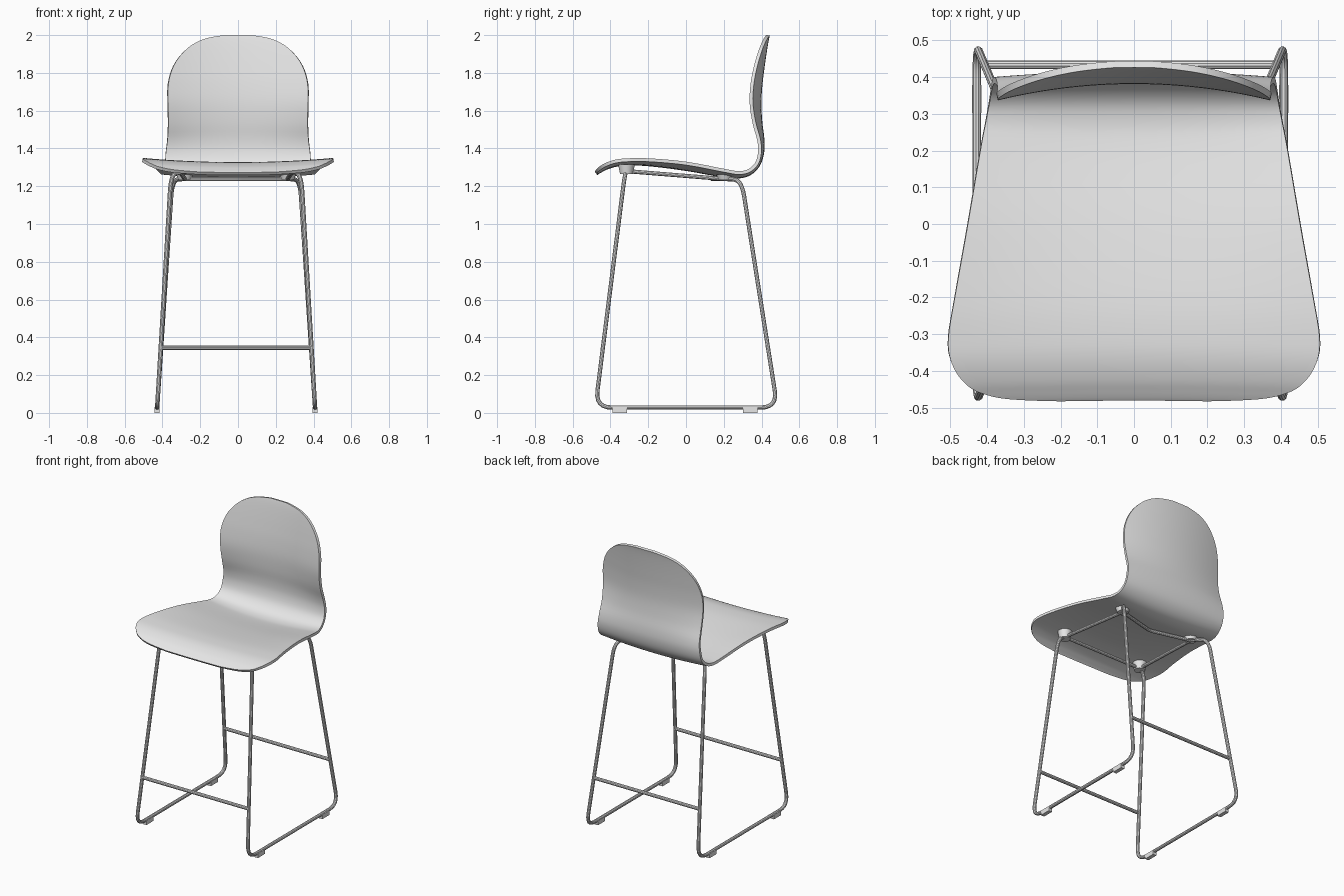
import bpy
import bmesh
from mathutils import Vector

cube = bpy.data.objects.get("Cube")
if cube:
    bpy.data.objects.remove(cube, do_unlink=True)

GREY = (0.8, 0.8, 0.8, 1.0)
grey = bpy.data.materials.new("light grey")
grey.use_nodes = True
grey.diffuse_color = GREY
grey.node_tree.nodes["Principled BSDF"].inputs["Base Color"].default_value = GREY

FRAME_X = -0.01      # the frame sits slightly off the shell centre
TUBE = 0.0115


def finish(obj, angle=0.6):
    """Bake modifiers and curves to a mesh, then shade it."""
    bpy.ops.object.select_all(action="DESELECT")
    obj.select_set(True)
    bpy.context.view_layer.objects.active = obj
    bpy.ops.object.convert(target="MESH")
    obj = bpy.context.view_layer.objects.active
    obj.data.materials.clear()
    obj.data.materials.append(grey)
    bpy.ops.object.shade_smooth_by_angle(angle=angle)
    return obj


def mesh_object(name, bm):
    mesh = bpy.data.meshes.new(name)
    bm.to_mesh(mesh)
    bm.free()
    obj = bpy.data.objects.new(name, mesh)
    bpy.context.collection.objects.link(obj)
    return obj


def rounded(points, radius, steps=6):
    """Replace every inner corner of a path with a curved bend."""
    pts = [Vector(p) for p in points]
    path = [pts[0]]
    for before, corner, after in zip(pts, pts[1:], pts[2:]):
        a, b = before - corner, after - corner
        start = corner + a.normalized() * min(radius, a.length * 0.48)
        end = corner + b.normalized() * min(radius, b.length * 0.48)
        for i in range(steps + 1):
            t = i / steps
            path.append(start.lerp(corner, t).lerp(corner.lerp(end, t), t))
    return path + [pts[-1]]


def tube(name, points, bend=0.08):
    curve = bpy.data.curves.new(name, "CURVE")
    curve.dimensions = "3D"
    curve.bevel_depth = TUBE
    curve.bevel_resolution = 3
    curve.use_fill_caps = True
    path = rounded(points, bend)
    spline = curve.splines.new("POLY")
    spline.points.add(len(path) - 1)
    for point, co in zip(spline.points, path):
        point.co = (co.x + FRAME_X, co.y, co.z, 1)
    obj = bpy.data.objects.new(name, curve)
    bpy.context.collection.objects.link(obj)
    return finish(obj)


def catmull(a, b, c, d, t):
    return 0.5 * (2 * b + (c - a) * t + (2 * a - 5 * b + 4 * c - d) * t * t
                  + (3 * b - a - 3 * c + d) * t ** 3)


# Shell sections from front lip to top of back: y, z, half width, dish
SECTIONS = [
    (-.475, 1.266, .20, .08), (-.467, 1.272, .34, .08),
    (-.45, 1.282, .415, .08), (-.42, 1.297, .465, .08),
    (-.37, 1.312, .498, .08), (-.31, 1.318, .506, .08),
    (-.2, 1.315, .488, .10), (0, 1.29, .452, .15),
    (.2, 1.255, .418, .16), (.28, 1.25, .404, .13),
    (.34, 1.268, .394, .10), (.385, 1.315, .387, .08),
    (.405, 1.38, .382, .10), (.406, 1.45, .374, .15),
    (.395, 1.54, .37, .25), (.39, 1.64, .372, .32),
    (.396, 1.74, .37, .33), (.407, 1.83, .343, .33),
    (.417, 1.90, .295, .33), (.425, 1.95, .235, .33),
    (.431, 1.982, .16, .33), (.435, 1.999, .06, .33),
]


def build_shell(columns=20, steps=4):
    last = len(SECTIONS) - 1
    rows = []
    for i in range(last):
        ring = [SECTIONS[min(max(i + k, 0), last)] for k in (-1, 0, 1, 2)]
        rows += [[catmull(*vals, s / steps) for vals in zip(*ring)]
                 for s in range(steps)]
    rows.append(list(SECTIONS[-1]))
    bm = bmesh.new()
    grid = []
    for i, (y, z, half, dish) in enumerate(rows):
        prev, after = rows[max(i - 1, 0)], rows[min(i + 1, len(rows) - 1)]
        along = Vector((after[0] - prev[0], after[1] - prev[1])).normalized()
        line = []
        for c in range(columns + 1):
            x = half * (2 * c / columns - 1)
            lift = dish * x * x
            line.append(bm.verts.new((x, y - along.y * lift, z + along.x * lift)))
        grid.append(line)
    for low, high in zip(grid, grid[1:]):
        for c in range(columns):
            bm.faces.new((low[c], low[c + 1], high[c + 1], high[c]))
    shell = mesh_object("seat_shell", bm)
    solid = shell.modifiers.new("thickness", "SOLIDIFY")
    solid.thickness = 0.018
    solid.offset = 0
    finish(shell, 0.8)


build_shell()

# Mount positions under the seat, for the +x side
FRONT = Vector((0.30, -0.315, 1.28))
REAR = Vector((0.272, 0.205, 1.238))


def mirror(p, side):
    return Vector((p[0] * side, p[1], p[2]))


def mount(name, centre, height):
    bm = bmesh.new()
    bmesh.ops.create_cone(bm, cap_ends=True, segments=24, radius1=0.034,
                          radius2=0.044, depth=height)
    bmesh.ops.translate(bm, verts=bm.verts, vec=centre + Vector((FRAME_X, 0, 0.01)))
    finish(mesh_object(name, bm))


def glide(name, x, y):
    bm = bmesh.new()
    bmesh.ops.create_cube(bm, size=1)
    bmesh.ops.scale(bm, verts=bm.verts, vec=(0.026, 0.076, 0.03))
    bmesh.ops.translate(bm, verts=bm.verts, vec=(x + FRAME_X, y, 0.015))
    finish(mesh_object(name, bm))


for label, side in (("left", 1), ("right", -1)):
    # Sled side: front leg, floor rail and rear leg in one bent tube
    sled = [FRONT, (0.345, -0.325, 1.255), (0.418, -0.48, 0.028),
            (0.418, 0.484, 0.028), (0.338, 0.294, 1.235), REAR]
    tube(label + "_sled_leg", [mirror(p, side) for p in sled], 0.09)
    tube(label + "_seat_rail", [mirror(FRONT, side), mirror(REAR, side)])
    mount(label + "_front_mount", mirror(FRONT, side), 0.05)
    mount(label + "_rear_mount", mirror(REAR, side), 0.03)
    for end, y in (("front", -0.35), ("rear", 0.34)):
        glide(label + "_" + end + "_glide", 0.418 * side, y)

# Cross bars under the seat; the rear one bends forward
tube("front_seat_bar", [FRONT, mirror(FRONT, -1)])
tube("rear_seat_bar", [REAR, (0, REAR.y - 0.07, REAR.z), mirror(REAR, -1)], 0.03)

# Foot bars between the legs
tube("front_foot_bar", [(0.398, -0.44, 0.345), (-0.398, -0.44, 0.345)])
tube("rear_foot_bar", [(0.398, 0.433, 0.345), (-0.398, 0.433, 0.345)])
